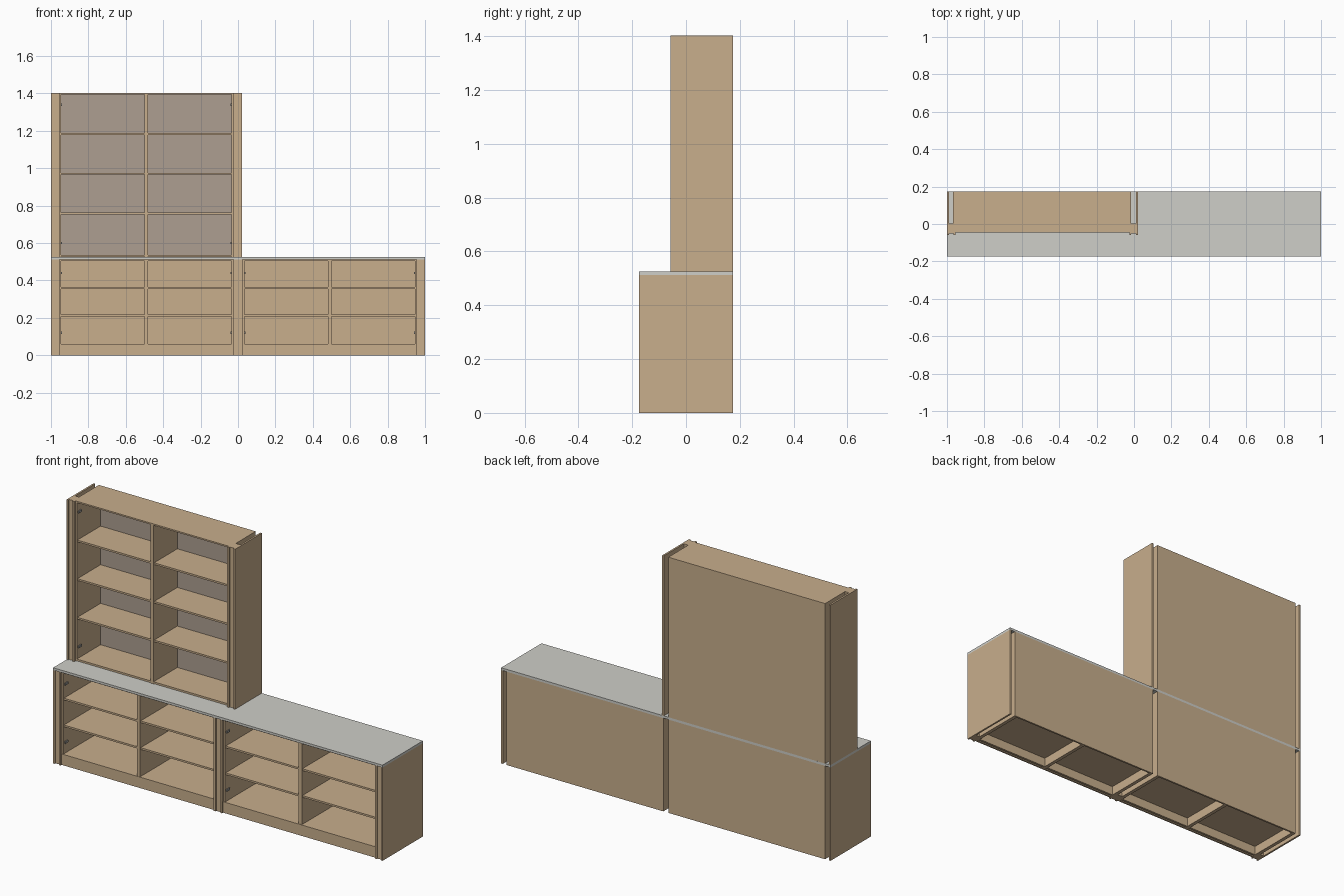
import bpy
import bmesh
from mathutils import Vector

cube = bpy.data.objects.get("Cube")
if cube:
    bpy.data.objects.remove(cube, do_unlink=True)


def material(name, rgb):
    m = bpy.data.materials.new(name)
    m.use_nodes = True
    m.diffuse_color = (*rgb, 1)
    m.node_tree.nodes["Principled BSDF"].inputs["Base Color"].default_value = (*rgb, 1)
    return m


wood = material("light wood", (0.58, 0.425, 0.265))
stone = material("grey worktop", (0.62, 0.62, 0.58))
lining = material("taupe back lining", (0.42, 0.345, 0.285))
metal = material("hinge metal", (0.33, 0.32, 0.30))


def boxes(name, spans, mat):
    """One object from a list of (x range, y range, z range) boxes."""
    bm = bmesh.new()
    for span in spans:
        lo, hi = Vector([s[0] for s in span]), Vector([s[1] for s in span])
        vs = bmesh.ops.create_cube(bm, size=1)["verts"]
        bmesh.ops.scale(bm, vec=hi - lo, verts=vs)
        bmesh.ops.translate(bm, vec=(lo + hi) / 2, verts=vs)
    mesh = bpy.data.meshes.new(name)
    bm.to_mesh(mesh)
    bm.free()
    mesh.materials.append(mat)
    ob = bpy.data.objects.new(name, mesh)
    bpy.context.collection.objects.link(ob)
    return ob


BACK = 0.175
WALL = 0.02
BOARD = 0.01


def cabinet(name, x0, x1, front, z0, z1, floor, shelves, hinges, lined):
    """Open two-bay cabinet with dividers, shelves, back panel and hinges."""
    mid = (x0 + x1) / 2
    depth = (front, BACK)
    # Upright sides and middle divider
    uprights = [(x0, x0 + WALL), (mid - WALL / 2, mid + WALL / 2), (x1 - WALL, x1)]
    boxes(name + "_uprights", [(x, depth, (z0, z1)) for x in uprights], wood)
    # Bottom, top and back boards
    inner = (x0 + WALL, x1 - WALL)
    boxes(name + "_bottom_board", [(inner, depth, (floor - BOARD, floor))], wood)
    boxes(name + "_top_board", [(inner, depth, (z1 - 0.008, z1))], wood)
    boxes(name + "_back_panel", [(inner, (BACK - 0.01, BACK), (z0, z1))], wood)
    # Shelves and hinges in both bays
    bays = [(uprights[0][1], uprights[1][0]), (uprights[1][1], uprights[2][0])]
    boxes(name + "_shelves",
          [(b, (front + 0.005, BACK - 0.01), (z - BOARD, z)) for b in bays for z in shelves], wood)
    if lined:
        boxes(name + "_back_lining",
              [(b, (BACK - 0.014, BACK - 0.009), (floor, z1 - 0.008)) for b in bays], lining)
    plates = []
    for z in hinges:
        for x in (bays[0][0], bays[1][1] - 0.006):
            plates.append(((x, x + 0.006), (front + 0.01, front + 0.035), (z - 0.006, z + 0.006)))
    boxes(name + "_hinges", plates, metal)


def pilaster(name, x0, x1, front, z0, z1):
    """Filler post with a raised rib along each edge."""
    rib = 0.01
    boxes(name, [((x0, x1), (front + 0.008, front + 0.06), (z0, z1)),
                 ((x0, x0 + rib), (front, front + 0.03), (z0, z1)),
                 ((x1 - rib, x1), (front, front + 0.03), (z0, z1))], wood)


def end_panel(name, x0, x1, front, z0, z1):
    boxes(name, [((x0, x1), (front, BACK), (z0, z1))], wood)


# Base cabinets
BASE_TOP = 0.512
BASE_FRONT = -0.175
for side, x0, x1 in (("right", -0.967, -0.015), ("left", 0.015, 0.967)):
    cabinet(side + "_base_cabinet", x0, x1, BASE_FRONT + 0.013, 0, BASE_TOP,
            0.06, (0.218, 0.365), (0.12, 0.44), False)
    # Plinth boards closing the hollow underside
    boxes(side + "_plinth", [((x0, x1), (BASE_FRONT + 0.01, BASE_FRONT + 0.02), (0, 0.06)),
                             ((x0, x1), (BASE_FRONT + 0.028, BASE_FRONT + 0.04), (0, 0.05))], wood)

pilaster("right_base_pilaster", -1, -0.955, BASE_FRONT, 0, BASE_TOP)
pilaster("middle_base_pilaster", -0.025, 0.025, BASE_FRONT, 0, BASE_TOP)
pilaster("left_base_pilaster", 0.955, 1, BASE_FRONT, 0, BASE_TOP)
end_panel("right_base_end_panel", -1, -0.99, BASE_FRONT, 0, BASE_TOP)
end_panel("left_base_end_panel", 0.99, 1, BASE_FRONT, 0, BASE_TOP)

# Worktop
boxes("worktop", [((-1, 1), (-BACK, BACK), (BASE_TOP, 0.525))], stone)

# Tall bookcase
TOP = 1.403
CASE_FRONT = -0.058
cabinet("bookcase", -0.967, -0.015, CASE_FRONT + 0.013, 0.525, TOP,
        0.537, (0.764, 0.976, 1.188), (0.6, 1.34), True)
pilaster("right_bookcase_pilaster", -1, -0.955, CASE_FRONT, 0.525, TOP)
pilaster("left_bookcase_pilaster", -0.025, 0.022, CASE_FRONT, 0.525, TOP)
end_panel("right_bookcase_end_panel", -1, -0.99, CASE_FRONT, 0.525, TOP)
end_panel("left_bookcase_end_panel", 0.012, 0.022, CASE_FRONT, 0.525, TOP)
